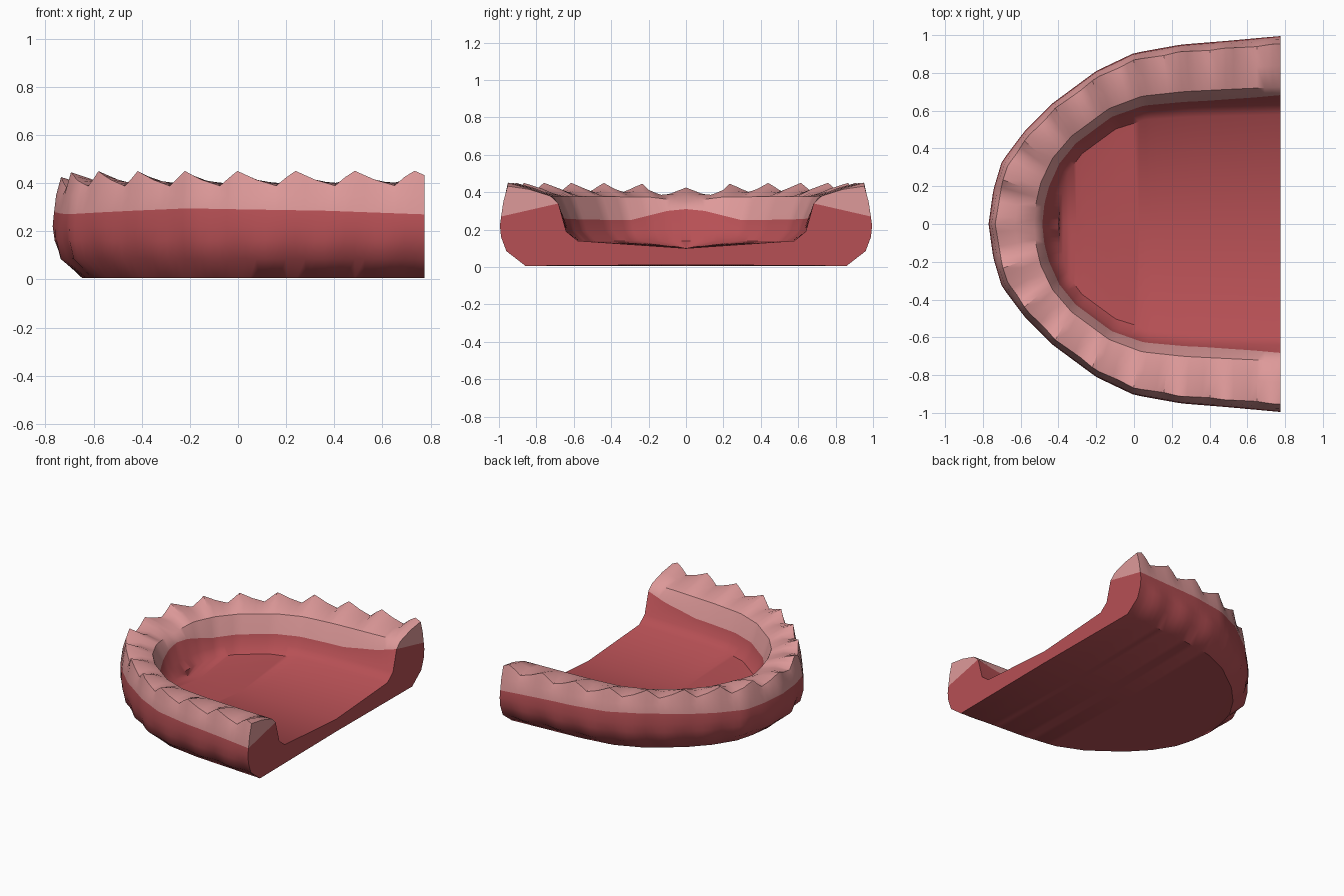
import bpy, bmesh, math
from mathutils import Vector

if "Cube" in bpy.data.objects:
    bpy.data.objects.remove(bpy.data.objects["Cube"])


def material(name, rgb):
    m = bpy.data.materials.new(name)
    m.diffuse_color = (*rgb, 1)
    m.use_nodes = True
    m.node_tree.nodes["Principled BSDF"].inputs["Base Color"].default_value = m.diffuse_color
    return m


# Half arch plan: outer outline paired with inner crest outline
OUTER = [(-.77, 0), (-.745, .18), (-.70, .33), (-.58, .49), (-.43, .64), (-.2, .81),
         (0, .905), (.25, .95), (.5, .97), (.775, .995)]
INNER = [(-.48, 0), (-.47, .11), (-.45, .2), (-.40, .32), (-.31, .43), (-.12, .57),
         (.05, .63), (.27, .65), (.5, .66), (.775, .67)]
TEETH = 8.2          # tooth spacings along one half
STEPS = 6            # sections per tooth


def at(s):
    """Outer and inner plan points at fraction s of the outer length."""
    pts = [Vector(p) for p in OUTER]
    lens = [(b - a).length for a, b in zip(pts, pts[1:])]
    d = s * sum(lens)
    for i, l in enumerate(lens):
        if d <= l or i == len(lens) - 1:
            k = min(d / l, 1)
            return (pts[i].lerp(pts[i + 1], k),
                    Vector(INNER[i]).lerp(Vector(INNER[i + 1]), k))
        d -= l


def ramp(x, table):
    for (a, u), (b, v) in zip(table, table[1:]):
        if x <= b:
            return u + (v - u) * (x - a) / (b - a)
    return table[-1][1]


def section(s):
    """One cross-section, from the underside spine round to the floor spine."""
    p, q = at(s)
    t = s * TEETH % 1
    tooth = ramp(t, [(0, 1), (.35, .4), (.7, 0), (1, 1)])      # slanted cusp
    bulge = .5 - .5 * math.cos(2 * math.pi * t)                # root bulges
    base = ramp(s, [(0, .36), (.15, .385), (1, .39)])
    inner = ramp(s, [(0, .31), (.08, .30), (.25, .25), (.8, .26), (.93, .30), (1, .34)])
    gum = ramp(s, [(0, .28), (.15, .27), (.5, .295), (.8, .285), (1, .27)])
    peak = base + .065 * tooth
    rows = [(.42, .006), (.13 - .07 * bulge, .085), (.03 - .03 * bulge, .16),
            (0, .22), (.02, gum), (.07 - .02 * tooth, .35),
            (.14 - .02 * tooth, peak), (.48, base + .012 + .02 * tooth), (.83, base - .01),
            (.95 + .6 * (.36 - inner), inner), (1.09, .19), (1.28, .14)]
    out = []
    for f, z in rows:
        v = p.lerp(q, f)
        out.append(Vector((v.x, max(v.y, 0), z)))
    return [Vector((out[0].x, 0, .012))] + out + [Vector((out[-1].x, 0, .10))]


OUT_ROW, IN_ROW = 5, 10      # rows bounding the light upper ridge

bm = bmesh.new()
count = round(TEETH * STEPS)
for side in (1, -1):
    grid = [[bm.verts.new((v.x, v.y * side, v.z)) for v in section(i / count)]
            for i in range(count + 1)]
    # lofted skin
    for a, b in zip(grid, grid[1:]):
        for j in range(len(a) - 1):
            f = bm.faces.new((a[j], b[j], b[j + 1], a[j + 1]))
            f.material_index = int(OUT_ROW <= j < IN_ROW)
    # flat rear end
    end = grid[-1]
    bm.faces.new(end[:OUT_ROW + 1] + end[IN_ROW:])
    bm.faces.new(end[OUT_ROW:IN_ROW + 1]).material_index = 1
bmesh.ops.remove_doubles(bm, verts=bm.verts, dist=.0005)
bmesh.ops.recalc_face_normals(bm, faces=bm.faces)

mesh = bpy.data.meshes.new("jaw")
bm.to_mesh(mesh)
bm.free()
mesh.materials.append(material("dark red gum", (.47, .08, .09)))
mesh.materials.append(material("light pink ridge", (.73, .32, .32)))
jaw = bpy.data.objects.new("jaw", mesh)
bpy.context.collection.objects.link(jaw)
bpy.context.view_layer.objects.active = jaw
jaw.select_set(True)
bpy.ops.object.shade_smooth_by_angle(angle=math.radians(40))
